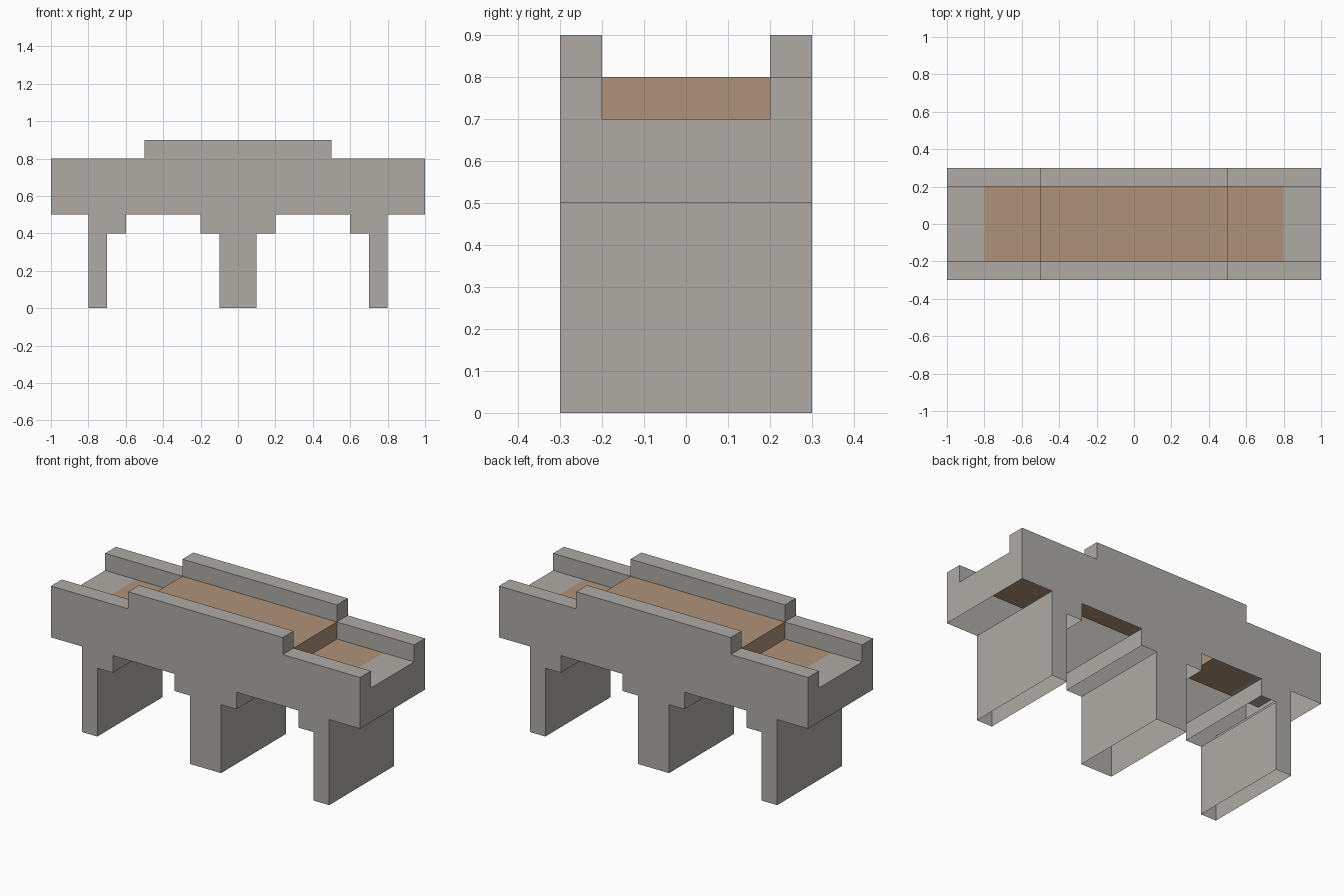
import bpy
from mathutils import Vector

if "Cube" in bpy.data.objects:
    bpy.data.objects.remove(bpy.data.objects["Cube"])


def material(name, color):
    m = bpy.data.materials.new(name)
    m.diffuse_color = (*color, 1)
    m.use_nodes = True
    m.node_tree.nodes["Principled BSDF"].inputs["Base Color"].default_value = m.diffuse_color
    return m


stone = material("grey stone", (0.43, 0.41, 0.38))
wood = material("brown planks", (0.43, 0.29, 0.19))


def shell(name, faces, mat):
    """Open shell from (points, outward normal) pairs."""
    verts, polys = [], []
    for pts, normal in faces:
        pts = [Vector(p) for p in pts]
        area = Vector((0, 0, 0))
        for a, b in zip(pts, pts[1:] + pts[:1]):
            area += a.cross(b)
        if area.dot(Vector(normal)) < 0:
            pts.reverse()
        polys.append(range(len(verts), len(verts) + len(pts)))
        verts += pts
    mesh = bpy.data.meshes.new(name)
    mesh.from_pydata(verts, [], [list(p) for p in polys])
    mesh.materials.append(mat)
    ob = bpy.data.objects.new(name, mesh)
    bpy.context.collection.objects.link(ob)


def flat(x0, x1, y0, y1, z):
    return ([(x0, y0, z), (x1, y0, z), (x1, y1, z), (x0, y1, z)], (0, 0, 1))


def cross(x, y0, y1, z0, z1, side):
    return ([(x, y0, z0), (x, y1, z0), (x, y1, z1), (x, y0, z1)], (side, 0, 0))


def along(x0, x1, y, z0, z1, side):
    return ([(x0, y, z0), (x1, y, z0), (x1, y, z1), (x0, y, z1)], (0, side, 0))


OUT, IN = 0.3, 0.2          # outer and inner faces of the side walls
LOW, HIGH = 0.7, 0.8        # deck levels

# Right half of the bridge elevation: pier, stepped arch, pier, end
under = [(0.1, 0), (0.1, 0.4), (0.2, 0.4), (0.2, 0.5), (0.6, 0.5), (0.6, 0.4),
         (0.7, 0.4), (0.7, 0), (0.8, 0), (0.8, 0.5), (1, 0.5)]
half = under + [(1, 0.8), (0.5, 0.8), (0.5, 0.9)]
outline = half + [(-x, z) for x, z in reversed(half)]

# Side walls with raised middle parapets
for name, s in (("front_wall", -1), ("back_wall", 1)):
    y0, y1 = s * IN, s * OUT
    faces = [([(x, y1, z) for x, z in outline], (0, s, 0)),
             along(-0.5, 0.5, y0, HIGH, 0.9, -s),
             flat(-0.5, 0.5, y0, y1, 0.9)]
    for e in (-1, 1):
        faces += [along(e * 0.5, e, y0, LOW, HIGH, -s),
                  flat(e * 0.5, e, y0, y1, HIGH),
                  cross(e * 0.5, y0, y1, HIGH, 0.9, e),
                  cross(e, y0, y1, LOW, HIGH, e)]
    shell(name, faces, stone)

# Pier sides and arch steps (hollow, open underneath)
piers = []
for (xa, za), (xb, zb) in zip(under, under[1:]):
    if xa == xb:
        for e in (-1, 1):
            side = e if zb > za else -e
            piers.append(cross(e * xa, -OUT, OUT, min(za, zb), max(za, zb), side))
shell("piers", piers, stone)

# End walls and stone landings
for name, e in (("left_end", -1), ("right_end", 1)):
    shell(name, [cross(e, -OUT, OUT, 0.5, LOW, e),
                 flat(e * 0.8, e, -IN, IN, LOW)], stone)

# Stepped plank deck
deck = [flat(-0.5, 0.5, -IN, IN, HIGH)]
for e in (-1, 1):
    deck += [cross(e * 0.5, -IN, IN, LOW, HIGH, e),
             flat(e * 0.5, e * 0.8, -IN, IN, LOW)]
shell("deck", deck, wood)
